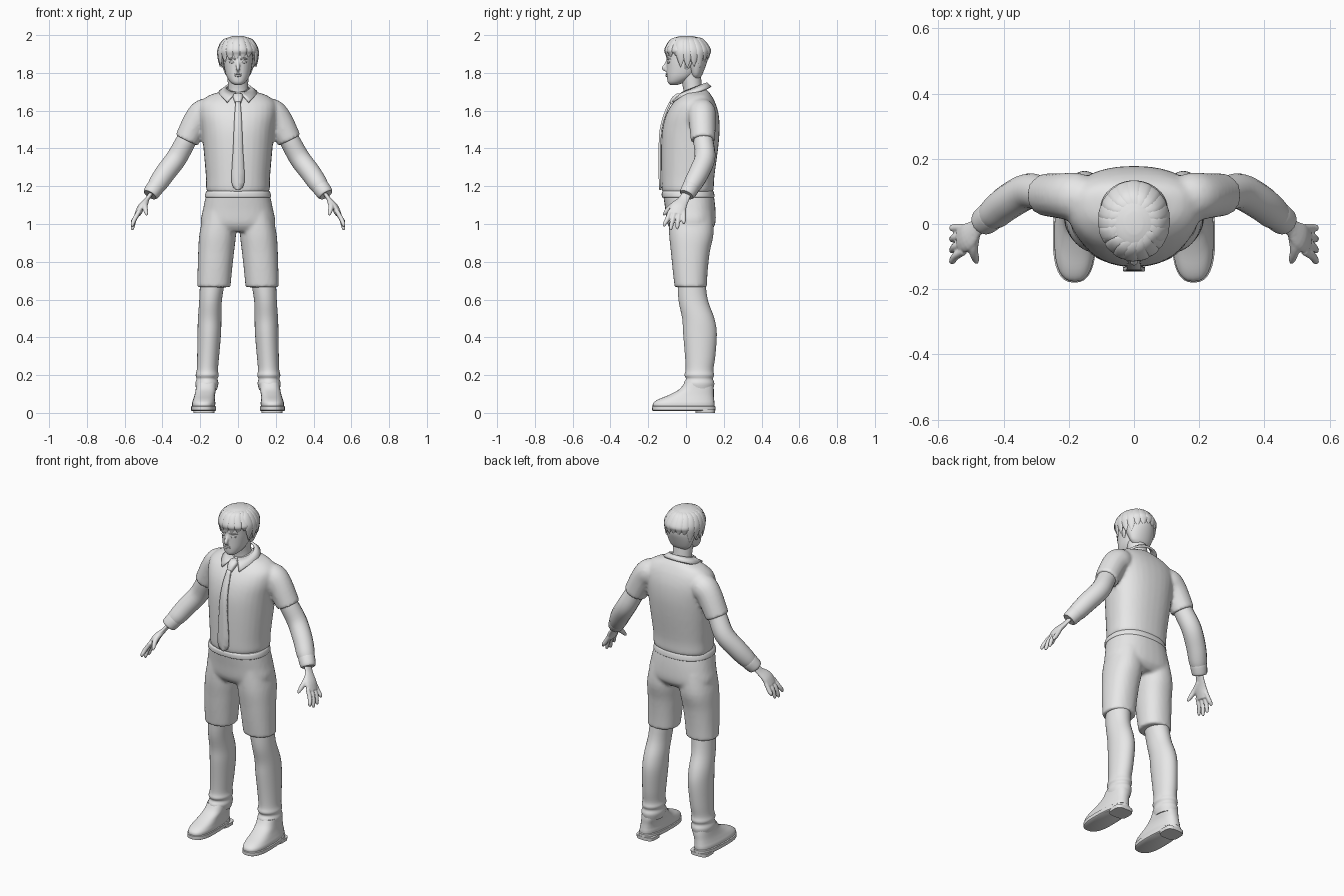
import bpy
import bmesh
import math
import random
from mathutils import Vector

random.seed(4)
default_cube = bpy.data.objects.get("Cube")
if default_cube:
    bpy.data.objects.remove(default_cube, do_unlink=True)

grey = bpy.data.materials.new("plain grey")
grey.use_nodes = True
grey.diffuse_color = (.8, .8, .8, 1)
grey.node_tree.nodes["Principled BSDF"].inputs["Base Color"].default_value = (.8, .8, .8, 1)
parts = []


def spline(rows, steps):
    """Pass a smooth curve through rows of numbers."""
    result = []
    last = len(rows) - 1
    for i in range(last):
        before, a, b, after = rows[max(i - 1, 0)], rows[i], rows[i + 1], rows[min(i + 2, last)]
        for j in range(steps):
            t = j / steps
            row = []
            for p, q, r, s in zip(before, a, b, after):
                row.append(q + t * (r - p) / 2 + t * t * (p - 2.5 * q + 2 * r - s / 2)
                           + t ** 3 * (1.5 * (q - r) + (s - p) / 2))
            result.append(row)
    result.append(list(rows[last]))
    return result


def stack(rows, mid=.5, power=1, count=32, steps=4):
    """Level rings from rows of height, centre x, half width, front y, back y."""
    rings = []
    for z, cx, width, front, back in spline(rows, steps):
        middle = front + mid * (back - front)
        ring = []
        for i in range(count):
            c = math.cos(math.tau * i / count)
            s = math.sin(math.tau * i / count)
            x = math.copysign(abs(c) ** power, c) * width
            y = math.copysign(abs(s) ** power, s) * (back - middle if s > 0 else middle - front)
            ring.append(Vector((cx + x, middle + y, z)))
        rings.append(ring)
    return rings


def tube(rows, side=(0, 1, 0), flat=1, count=16, steps=4):
    """Rings along a path of x, y, z, radius; side is the wide direction."""
    rows = spline(rows, steps)
    points = [Vector(row[:3]) for row in rows]
    rings = []
    for i, row in enumerate(rows):
        along = (points[min(i + 1, len(rows) - 1)] - points[max(i - 1, 0)]).normalized()
        u = Vector(side)
        u = (u - along * u.dot(along)).normalized()
        v = along.cross(u) * flat
        ring = []
        for j in range(count):
            a = math.tau * j / count
            ring.append(points[i] + (u * math.cos(a) + v * math.sin(a)) * max(row[3], .0005))
        rings.append(ring)
    return rings


def flip(rings):
    return [[Vector((-p.x, p.y, p.z)) for p in ring] for ring in rings]


def build(name, shells, closed=True, fuse=0, thickness=0):
    """Skin ring stacks into one object, optionally fused into one surface."""
    bm = bmesh.new()
    for rings in shells:
        grid = [[bm.verts.new(p) for p in ring] for ring in rings]
        count = len(grid[0])
        for low, high in zip(grid, grid[1:]):
            for j in range(count if closed else count - 1):
                k = (j + 1) % count
                bm.faces.new((low[j], low[k], high[k], high[j]))
        if closed:
            bm.faces.new(grid[0])
            bm.faces.new(grid[-1])
    bmesh.ops.recalc_face_normals(bm, faces=bm.faces)
    mesh = bpy.data.meshes.new(name)
    bm.to_mesh(mesh)
    bm.free()
    mesh.materials.append(grey)
    obj = bpy.data.objects.new(name, mesh)
    bpy.context.collection.objects.link(obj)
    if fuse:
        remesh = obj.modifiers.new("fuse", "REMESH")
        remesh.mode = "VOXEL"
        remesh.voxel_size = fuse
        remesh.use_smooth_shade = True
        soften = obj.modifiers.new("soften", "SMOOTH")
        soften.iterations = 4
    if thickness:
        solid = obj.modifiers.new("thickness", "SOLIDIFY")
        solid.thickness = thickness
        solid.offset = 0
    parts.append(obj)
    return obj


def pair(name, *shells, **options):
    build("left_" + name, shells, **options)
    build("right_" + name, [flip(s) for s in shells], **options)


# Shirt with short sleeves
torso = stack([(1.165, 0, .155, -.118, .135), (1.18, 0, .168, -.128, .146),
               (1.25, 0, .17, -.131, .15), (1.4, 0, .183, -.132, .17),
               (1.5, 0, .193, -.126, .178), (1.58, 0, .205, -.105, .173),
               (1.64, 0, .2, -.07, .156), (1.68, 0, .155, -.03, .135),
               (1.7, 0, .095, -.01, .12), (1.72, 0, .06, 0, .1)], mid=.6, power=.88)
sleeve = tube([(.12, .08, 1.6, .06), (.175, .083, 1.59, .075),
               (.217, .086, 1.55, .071), (.272, .09, 1.443, .066)])
build("shirt", [torso, sleeve, flip(sleeve)], fuse=.01)

# Folded collar
top, bottom = [], []
for i in range(41):
    t = i / 20 - 1
    a = math.pi / 2 + t * (math.pi - .15)
    b = math.pi / 2 + t * (math.pi - .6)
    z = 1.72 + .025 * math.sin(a)
    top.append(Vector((.063 * math.cos(a), .045 + .062 * math.sin(a), z)))
    reach = .085 if math.sin(b) > 0 else .14
    bottom.append(Vector((.1 * math.cos(b), .045 + reach * math.sin(b), z - .02 - .03 * t ** 8)))
build("collar", [[top, bottom]], closed=False, thickness=.012)

# Tie
build("tie_knot", [stack([(1.635, 0, .014, -.092, -.03), (1.67, 0, .026, -.074, -.01),
                          (1.69, 0, .022, -.05, 0)], power=.7, count=20)])
blade = []
for z, half, y in spline([(1.645, .012, -.083), (1.58, .018, -.112), (1.5, .022, -.133),
                          (1.4, .026, -.139), (1.22, .034, -.138), (1.18, .004, -.135)], 3):
    blade.append([Vector((x * half, y, z)) for x in (-1, 0, 1)])
build("tie_blade", [blade], closed=False, thickness=.012)

# Shorts and waistband
pelvis = stack([(1.18, 0, .155, -.118, .135), (1.165, 0, .166, -.122, .145),
                (1.08, 0, .185, -.11, .156), (1.0, 0, .196, -.098, .155),
                (.96, 0, .14, -.07, .125)], power=.85)
short_leg = stack([(1.06, .095, .085, -.09, .14), (.95, .107, .097, -.09, .146),
                   (.85, .116, .095, -.08, .126), (.75, .123, .091, -.07, .115),
                   (.665, .128, .088, -.06, .11)], power=.9)
build("shorts", [pelvis, short_leg, flip(short_leg)], fuse=.01)
build("waistband", [stack([(1.14, 0, .17, -.124, .148), (1.146, 0, .175, -.128, .151),
                           (1.166, 0, .171, -.128, .148), (1.175, 0, .165, -.122, .144)],
                          power=.85, count=48)])

# Lower legs with folds at the ankle
pair("lower_leg", stack([(.72, .132, .068, -.045, .1), (.6, .145, .06, -.04, .115),
                         (.5, .15, .062, -.02, .15), (.42, .152, .062, -.015, .163),
                         (.3, .158, .058, -.005, .155), (.23, .162, .056, -.002, .145),
                         (.2, .163, .061, -.008, .149), (.18, .164, .056, 0, .143),
                         (.155, .165, .061, -.012, .15), (.12, .166, .054, 0, .142)], mid=.5))

# Shoes
pair("shoe", stack([(.025, .183, .06, -.174, .15), (.05, .182, .062, -.175, .151),
                    (.07, .18, .058, -.15, .149), (.095, .176, .054, -.09, .147),
                    (.125, .17, .054, -.035, .147), (.16, .167, .053, -.008, .143)],
                   mid=.4, power=.8))
pair("shoe_sole", stack([(.01, .183, .061, -.172, .15), (.014, .183, .066, -.179, .155),
                         (.034, .183, .066, -.18, .155), (.038, .183, .06, -.174, .15)],
                        mid=.4, power=.8, steps=1))
pair("shoe_heel", stack([(0, .18, .056, .05, .154), (.02, .18, .058, .05, .155)],
                        power=.6, steps=1))

# Arms and cuffs
pair("arm", tube([(.24, .088, 1.5, .05), (.275, .092, 1.44, .053), (.325, .1, 1.35, .055),
                  (.385, .068, 1.27, .054), (.425, .036, 1.212, .05), (.445, .02, 1.185, .042)]))
pair("cuff", tube([(.43, .033, 1.205, .04), (.437, .027, 1.195, .046), (.46, .008, 1.163, .043),
                   (.466, .003, 1.154, .037)]))

# Hands: palm, thumb and four fingers
hand = [tube([(.458, .005, 1.165, .027), (.482, -.012, 1.13, .029), (.512, -.04, 1.09, .044),
              (.532, -.049, 1.05, .04)], flat=.42),
        tube([(.485, -.025, 1.125, .015), (.493, -.075, 1.095, .015), (.487, -.105, 1.065, .012),
              (.482, -.12, 1.047, .006)], count=10)]
for i, tip in enumerate((.985, .967, .972, 1.0)):
    base = -.084 + .024 * i
    end = -.114 + .034 * i
    hand.append(tube([(.522, base, 1.07, .012), (.548, (base + end) / 2, 1.025, .0125),
                      (.558, end, tip + .014, .0105), (.56, end, tip, .005)], count=10))
pair("hand", *hand, fuse=.004)

# Neck, head and face
build("neck", [stack([(1.65, 0, .058, -.015, .09), (1.72, 0, .054, -.015, .085),
                      (1.82, 0, .056, -.045, .075)])])
head = stack([(1.736, 0, .018, -.085, -.045), (1.75, 0, .04, -.097, -.01),
              (1.78, 0, .06, -.101, .04), (1.82, 0, .071, -.102, .07),
              (1.87, 0, .078, -.103, .09), (1.92, 0, .078, -.1, .095),
              (1.97, 0, .05, -.06, .06)], mid=.55, power=.92)
nose = tube([(0, -.096, 1.872, .006), (0, -.106, 1.845, .009), (0, -.117, 1.825, .012),
             (0, -.103, 1.813, .008)], side=(1, 0, 0), count=12)
build("head", [head, nose], fuse=.005)
for name, z, radius in (("upper_lip", 1.794, .005), ("lower_lip", 1.785, .006)):
    build(name, [tube([(-.025, -.093, z, .001), (0, -.103, z, radius), (.025, -.093, z, .001)],
                      side=(0, 0, 1), count=10)])
pair("eye", tube([(.016, -.096, 1.855, .001), (.033, -.094, 1.857, .007),
                  (.05, -.081, 1.856, .001)], side=(0, 0, 1), count=10))
pair("eyebrow", tube([(.013, -.101, 1.872, .003), (.035, -.097, 1.876, .005),
                      (.058, -.077, 1.872, .001)], side=(0, 0, 1), count=8))
pair("ear", tube([(.08, .012, 1.875, .008), (.083, .012, 1.85, .017), (.074, .002, 1.818, .007)],
                 flat=.4))

# Hair: smooth cap with layered locks
build("hair_cap", [stack([(1.772, 0, .045, .03, .074), (1.79, 0, .065, .02, .086),
                          (1.83, 0, .081, 0, .102), (1.87, 0, .09, -.035, .115),
                          (1.905, 0, .096, -.085, .118), (1.93, 0, .098, -.104, .118),
                          (1.96, 0, .088, -.094, .106), (1.984, 0, .06, -.065, .075),
                          (1.995, 0, .025, -.03, .035)])])


def lock(name, start, angle, height, width):
    """One pointed lock from the crown over the rim of the head."""
    c, s = math.cos(angle), math.sin(angle)
    end_y = .01 + .112 * s
    build(name, [tube([start + (.008,), (.068 * c, .005 + .08 * s, 1.975, width * .8),
                       (.099 * c, .008 + .114 * s, 1.925, width),
                       (.101 * c, end_y, (1.925 + height) / 2, width * .75),
                       (.095 * c, end_y, height, .001)],
                      side=(-s, c, 0), flat=.35, count=10)])


for i in range(13):
    angle = math.radians(-20 + 220 * i / 12)
    drop = 1.87 if 3 < i < 9 else 1.835
    lock("hair_lock", (.01, .03, 1.988), angle, drop + random.uniform(-.012, .012), .027)
for i in range(7):
    angle = math.radians(-155 + 20 * i)
    lock("fringe_lock", (.03, -.02, 1.988), angle, 1.848 + .007 * i, .024)

# Smooth shading with crisp edges
bpy.ops.object.select_all(action="DESELECT")
for obj in parts:
    obj.select_set(True)
bpy.context.view_layer.objects.active = parts[0]
bpy.ops.object.shade_smooth_by_angle(angle=math.radians(40))
